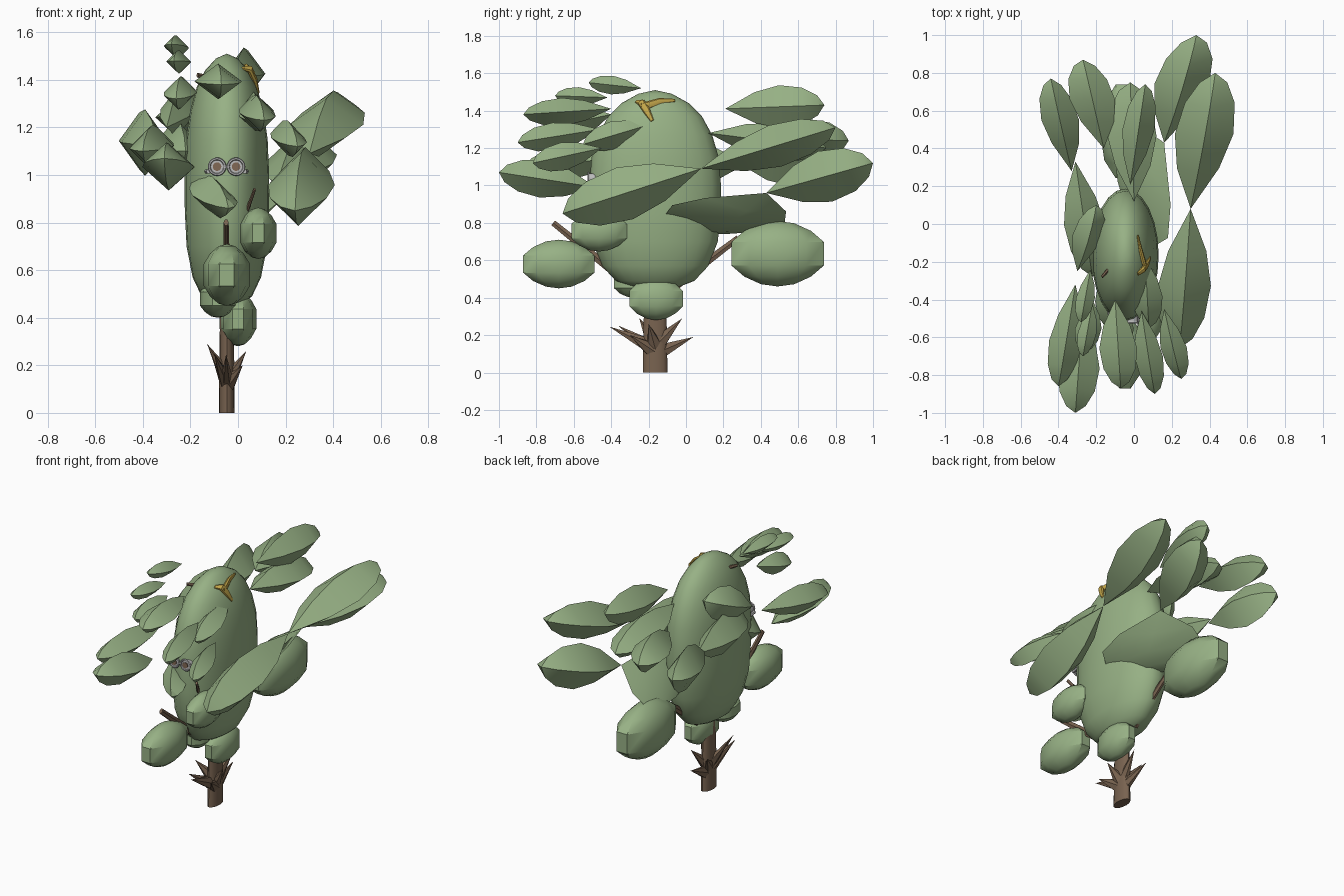
import bpy, bmesh, math
from mathutils import Vector as V

def material(name, color):
    m = bpy.data.materials.new(name)
    m.diffuse_color = (*color, 1)
    return m

GREEN = material("leaf green", (0.31, 0.44, 0.235))
BROWN = material("bark brown", (0.19, 0.125, 0.08))
YELLOW = material("horn yellow", (0.56, 0.39, 0.07))
GREY = material("frame grey", (0.5, 0.5, 0.5))
PUPIL = material("eye brown", (0.22, 0.14, 0.09))

def loft(name, centres, radii, a, b, sides, mat, phase=0.0):
    """Closed skin through rings spanned by the vectors a and b."""
    bm = bmesh.new()
    rings = []
    for c, r in zip(centres, radii):
        ring = []
        for i in range(sides):
            t = math.tau * i / sides + phase
            ring.append(bm.verts.new(V(c) + (a * math.cos(t) + b * math.sin(t)) * r))
        rings.append(ring)
    for lo, hi in zip(rings, rings[1:]):
        for i in range(sides):
            j = (i + 1) % sides
            bm.faces.new((lo[i], lo[j], hi[j], hi[i]))
    bm.faces.new(rings[0][::-1])
    bm.faces.new(rings[-1])
    bmesh.ops.remove_doubles(bm, verts=bm.verts, dist=0.0004)
    bmesh.ops.recalc_face_normals(bm, faces=bm.faces)
    me = bpy.data.meshes.new(name)
    bm.to_mesh(me)
    bm.free()
    me.materials.append(mat)
    ob = bpy.data.objects.new(name, me)
    bpy.context.collection.objects.link(ob)
    return ob

def tube(name, pts, radii, mat, sides=8, squash=0.6):
    """Tube along points, narrower in x like the rest of the tree."""
    axis = V(pts[-1]) - V(pts[0])
    b = axis.cross(V((1, 0, 0))).normalized()
    a = b.cross(axis).normalized()
    a.x *= squash
    b.x *= squash
    return loft(name, pts, radii, a, b, sides, mat)

def leaf(name, tip, end, wx, wt, w=None):
    """Ridged leaf: sharp at the tip, blunter at the far end."""
    tip, end = V(tip), V(end)
    axis = end - tip
    a = V(w) if w else V((wx, 0, 0))
    b = axis.cross(a).normalized() * wt
    ts = (0, 0.3, 0.55, 0.78, 0.93, 1)
    rs = (0, 0.72, 1, 0.85, 0.47, 0)
    return loft(name, [tip + axis * t for t in ts], rs, a, b, 4, GREEN)

CX, CY = -0.047, -0.165

# Rounded crown body
body = ((0.44, 0.0), (0.455, 0.12), (0.49, 0.21), (0.57, 0.285), (0.7, 0.335), (0.85, 0.35),
        (1.0, 0.352), (1.15, 0.34), (1.27, 0.305), (1.37, 0.25), (1.44, 0.18), (1.49, 0.09), (1.51, 0.0))
loft("crown_body", [(CX, CY, z) for z, r in body], [r for z, r in body],
     V((0.505, 0, 0)), V((0, 1, 0)), 24, GREEN)

# Trunk and the ring of broken spikes
loft("trunk", [(CX, CY, 0), (CX, CY, 0.25), (CX, CY, 0.5)], (0.066, 0.062, 0.055),
     V((0.5, 0, 0)), V((0, 1, 0)), 16, BROWN)
SPIKES = [((-0.05, -0.41, 0.245), 0.13), ((-0.10, -0.36, 0.25), 0.12), ((-0.13, -0.25, 0.29), 0.15),
          ((0.035, -0.2, 0.26), 0.13), ((-0.02, -0.02, 0.29), 0.14), ((-0.06, 0.04, 0.19), 0.1),
          ((0.02, -0.3, 0.2), 0.11), ((-0.11, -0.06, 0.24), 0.13)]
for tip, z in SPIKES:
    tube("trunk_spike", [(CX, CY, z), tip], (0.05, 0.0), BROWN, 6)

# Branches
BRANCHES = [((CX, -0.3, 0.47), (-0.05, -0.71, 0.80)), ((CX, -0.05, 0.47), (-0.05, 0.28, 0.72)),
            ((0.02, -0.42, 0.8), (0.07, -0.52, 0.94)), ((-0.1, -0.2, 1.4), (-0.17, -0.28, 1.42))]
for i, (p, q) in enumerate(BRANCHES):
    tube("branch", [p, q], (0.028, 0.018) if i < 2 else (0.014, 0.01), BROWN, 6)

# Hanging pods with a straight band round the middle
PODS = [((-0.047, -0.68, 0.58), (0.097, 0.2, 0.13)), ((-0.06, 0.49, 0.635), (0.12, 0.26, 0.175)),
        ((0.085, -0.465, 0.755), (0.077, 0.156, 0.108)), ((0.0, -0.16, 0.395), (0.077, 0.15, 0.115)),
        ((-0.085, -0.28, 0.48), (0.075, 0.11, 0.08))]
POD = ((-1, 0.0), (-0.93, 0.36), (-0.7, 0.72), (-0.36, 1), (0.36, 1), (0.7, 0.72), (0.93, 0.36), (1, 0.0))
for (x, y, z), (rx, ry, rz) in PODS:
    loft("pod", [(x, y, z + rz * h) for h, r in POD], [r for h, r in POD],
         V((rx, 0, 0)), V((0, ry, 0)), 10, GREEN)

# Large leaves on the right
A, B = (0.3, 0.08, 1.09), (0.16, 0.43, 0.96)
leaf("right_front_leaf", A, (0.24, -0.66, 0.85), 0.14, 0.145)
leaf("right_back_leaf", A, (0.43, 0.8, 1.31), 0.155, 0.115)
leaf("right_rear_leaf", B, (0.33, 1.0, 1.12), 0.145, 0.14)
leaf("under_rear_leaf", B, (-0.04, 0.06, 0.75), 0, 0.06, w=(-0.13, 0.3, -0.05))

# Rear and left leaves
leaf("rear_top_leaf", (-0.02, 0.21, 1.41), (0.06, 0.74, 1.43), 0.085, 0.115)
leaf("rear_middle_leaf", (0.0, 0.12, 1.28), (-0.02, 0.75, 1.2), 0.13, 0.1)
leaf("left_rear_leaf", (-0.16, 0.4, 1.25), (-0.27, 0.87, 1.24), 0.12, 0.11)
leaf("left_outer_leaf", (-0.33, 0.28, 1.12), (-0.44, 0.77, 1.15), 0.1, 0.14)
leaf("left_side_leaf", (-0.31, 0.33, 1.12), (-0.22, -0.28, 1.1), 0.11, 0.13)
leaf("left_upper_leaf", (-0.3, -0.25, 1.2), (-0.2, 0.1, 1.34), 0.08, 0.11)

# Front leaves
leaf("left_front_leaf", (-0.27, -0.48, 0.99), (-0.31, -1.0, 1.07), 0.11, 0.1)
leaf("left_front_outer_leaf", (-0.31, -0.32, 1.15), (-0.4, -0.86, 1.1), 0.09, 0.09)
leaf("front_top_leaf", (-0.1, -0.4, 1.41), (-0.07, -0.87, 1.38), 0.1, 0.075)
leaf("front_right_leaf", (0.04, -0.46, 1.3), (0.11, -0.9, 1.23), 0.075, 0.075)
leaf("front_right_outer_leaf", (0.16, -0.45, 1.2), (0.25, -0.82, 1.12), 0.07, 0.075)
leaf("upper_right_leaf", (0.06, -0.18, 1.33), (0.08, -0.55, 1.22), 0.08, 0.075)
leaf("top_left_leaf", (-0.23, -0.24, 1.52), (-0.28, -0.52, 1.55), 0.05, 0.05)
leaf("top_left_front_leaf", (-0.22, -0.42, 1.47), (-0.27, -0.7, 1.48), 0.05, 0.05)
leaf("top_left_side_leaf", (-0.22, -0.4, 1.38), (-0.26, -0.68, 1.32), 0.07, 0.07)
leaf("chin_leaf", (-0.19, -0.32, 0.98), (-0.04, -0.62, 0.86), 0.085, 0.085)

# Yellow curved horn with two arms
tube("horn_long_arm", [(0.02, -0.06, 1.455), (0.035, -0.14, 1.45), (0.05, -0.2, 1.43), (0.065, -0.24, 1.43)],
     (0.008, 0.018, 0.022, 0.01), YELLOW)
tube("horn_short_arm", [(0.02, -0.265, 1.45), (0.05, -0.24, 1.445), (0.07, -0.21, 1.40), (0.085, -0.18, 1.345)],
     (0.01, 0.02, 0.02, 0.01), YELLOW)

# Eyes with round frames, a bridge and side arms
for x in (-0.088, -0.008):
    disc = lambda n, r, y0, y1, m: loft(n, [(x, y0, 1.035), (x, y1, 1.035)], (r, r),
                                        V((1, 0, 0)), V((0, 0, 1)), 16, m)
    disc("eye_white", 0.03, -0.48, -0.522, GREY)
    disc("eye_pupil", 0.018, -0.52, -0.527, PUPIL)
    bpy.ops.mesh.primitive_torus_add(location=(x, -0.522, 1.035), rotation=(math.pi / 2, 0, 0),
                                     major_radius=0.033, minor_radius=0.006,
                                     major_segments=20, minor_segments=6)
    bpy.context.object.name = "eye_frame"
    bpy.context.object.data.materials.append(GREY)
    side = -1 if x < CX else 1
    loft("frame_arm", [(x + side * 0.035, -0.52, 1.015), (x + side * 0.05, -0.42, 1.015)], (0.01, 0.01),
         V((1, 0, 0)), V((0, 0, 1)), 6, GREY)
loft("frame_bridge", [(-0.06, -0.522, 1.035), (-0.036, -0.522, 1.035)], (0.006, 0.006),
     V((0, 1, 0)), V((0, 0, 1)), 6, GREY)

# Smooth shading with kept ridges
bpy.ops.object.select_all(action='SELECT')
bpy.context.view_layer.objects.active = bpy.data.objects["crown_body"]
bpy.ops.object.shade_smooth_by_angle(angle=math.radians(32))
